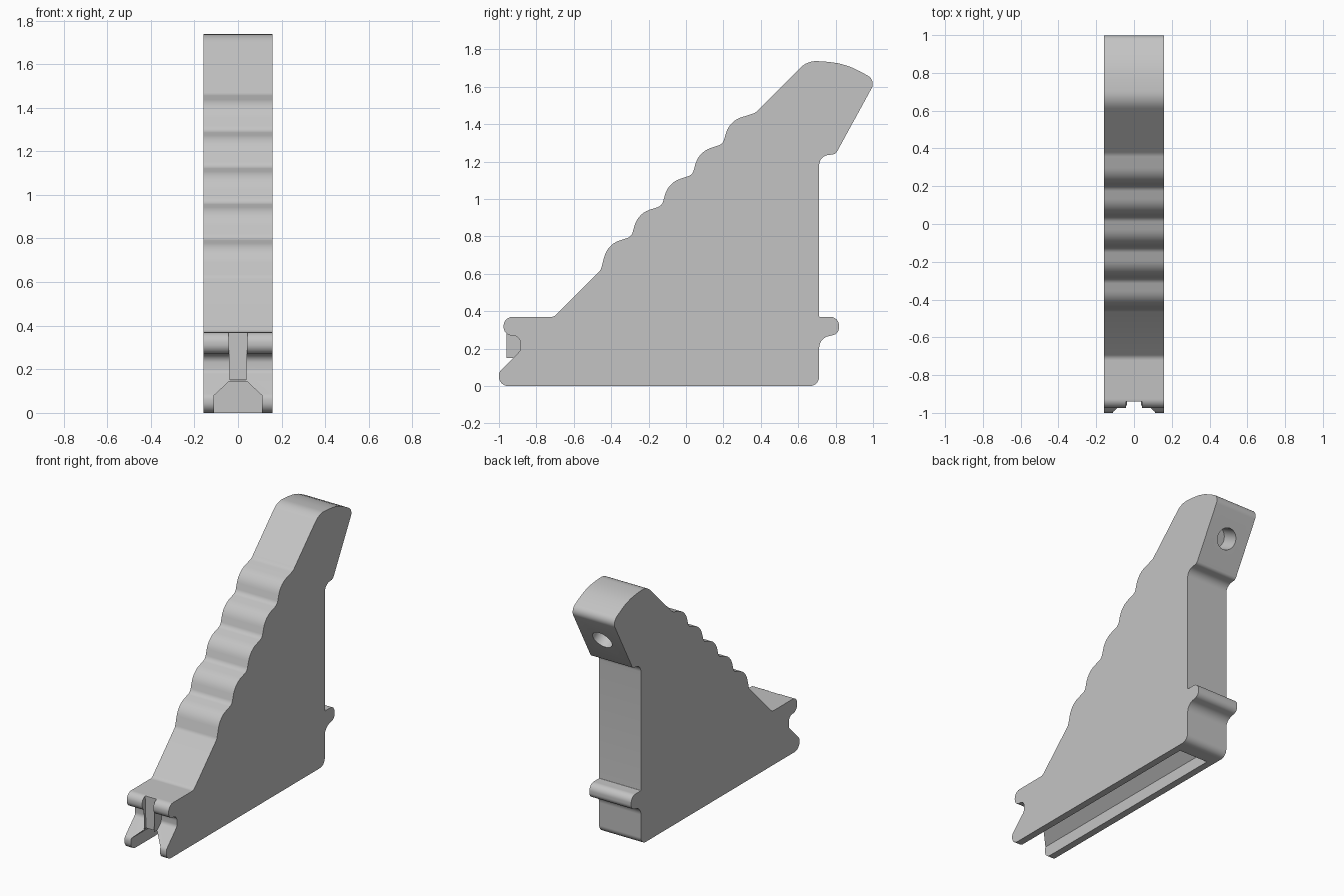
import bpy, bmesh, math
from mathutils import Vector, Matrix

if "Cube" in bpy.data.objects:
    bpy.data.objects.remove(bpy.data.objects["Cube"])

HALF = 0.158

grey = bpy.data.materials.new("light_grey")
grey.use_nodes = True
colour = (0.55, 0.55, 0.55, 1)
grey.diffuse_color = colour
grey.node_tree.nodes["Principled BSDF"].inputs["Base Color"].default_value = colour


def fillet(corners):
    """Round each (u, v, radius) corner of a closed outline."""
    out = []
    n = len(corners)
    for i, (u, v, r) in enumerate(corners):
        p = Vector((u, v))
        a = (Vector(corners[i - 1][:2]) - p).normalized()
        b = (Vector(corners[(i + 1) % n][:2]) - p).normalized()
        half = a.angle(b) / 2
        t = r / math.tan(half)
        centre = p + (a + b).normalized() * (r / math.sin(half))
        start, end = p + a * t - centre, p + b * t - centre
        sweep = start.angle_signed(end)
        steps = max(2, math.ceil(abs(sweep) / math.radians(9)))
        for k in range(steps + 1):
            out.append(centre + Matrix.Rotation(-sweep * k / steps, 2) @ start)
    return out


def prism(name, outline, axis, lo, hi):
    """Extrude an outline along x (outline in y, z) or along y (outline in x, z)."""
    bm = bmesh.new()
    place = (lambda p, d: (d, p[0], p[1])) if axis == "x" else (lambda p, d: (p[0], d, p[1]))
    face = bm.faces.new([bm.verts.new(place(p, lo)) for p in outline])
    moved = bmesh.ops.extrude_face_region(bm, geom=[face])["geom"]
    verts = [g for g in moved if isinstance(g, bmesh.types.BMVert)]
    bmesh.ops.translate(bm, verts=verts, vec=place((0, 0), hi - lo))
    bmesh.ops.recalc_face_normals(bm, faces=bm.faces)
    return finish(name, bm)


def finish(name, bm):
    mesh = bpy.data.meshes.new(name)
    bm.to_mesh(mesh)
    bm.free()
    mesh.materials.append(grey)
    ob = bpy.data.objects.new(name, mesh)
    bpy.context.collection.objects.link(ob)
    return ob


def mirrored(points):
    return points + [(-x, z) for x, z in reversed(points)]


# Side outline: front foot, lip and ramp
corners = [(-1, 0, .05), (-1, .075, .04), (-.885, .19, .035), (-.885, .27, .04),
           (-.975, .27, .045), (-.975, .37, .048), (-.705, .37, .04)]
# Scalloped steps up the slope
for i in range(5):
    y, z = -.49 + .163 * i, .622 + .165 * i
    corners += [(y + .035, z + (.012 if i else 0), .045), (y + .07, z + .135, .125)]
# Head, back wall, rear hook and heel
corners += [(.37, 1.46, .06), (.65, 1.741, .12), (.85, 1.727, .4), (1.016, 1.635, .05),
            (.8, 1.24, .03), (.712, 1.23, .055), (.712, .37, .004),
            (.818, .37, .046), (.818, .28, .04), (.712, .255, .065), (.712, 0, .05)]
body = prism("bracket_body", fillet(corners), "x", -HALF, HALF)

# Central front web, then the slot that trims it flat
web = prism("front_web", mirrored([(.038, .15), (.042, .31)]), "y", -.96, -.8)
slot = prism("front_slot", mirrored([(.037, .14), (.046, .45)]), "y", -1.2, -.94)
# Groove under the base, open at the front
groove = prism("base_groove", mirrored([(.11, -.1), (.11, .08), (.04, .145)]), "y", -1.2, .58)

# Blind screw hole square to the sloping head face
bm = bmesh.new()
bmesh.ops.create_cone(bm, cap_ends=True, segments=40, radius1=.07, radius2=.07, depth=.26)
normal = Vector((0, .395, -.216)).normalized()
turn = normal.to_track_quat("Z", "Y").to_matrix().to_4x4()
bmesh.ops.transform(bm, verts=bm.verts, matrix=Matrix.Translation((0, .905, 1.43)) @ turn)
hole = finish("screw_hole", bm)

# Combine the parts
tools = [(web, "UNION"), (slot, "DIFFERENCE"), (groove, "DIFFERENCE"), (hole, "DIFFERENCE")]
for tool, operation in tools:
    mod = body.modifiers.new(tool.name, "BOOLEAN")
    mod.object, mod.operation, mod.solver = tool, operation, "EXACT"
    tool.hide_render = True
bpy.context.view_layer.update()
result = bpy.data.meshes.new_from_object(body.evaluated_get(bpy.context.evaluated_depsgraph_get()))
body.modifiers.clear()
body.data = result
for tool, _ in tools:
    bpy.data.objects.remove(tool)

# Smooth the curves and keep the edges crisp
bpy.ops.object.select_all(action="DESELECT")
body.select_set(True)
bpy.context.view_layer.objects.active = body
bpy.ops.object.shade_smooth_by_angle(angle=math.radians(30))
